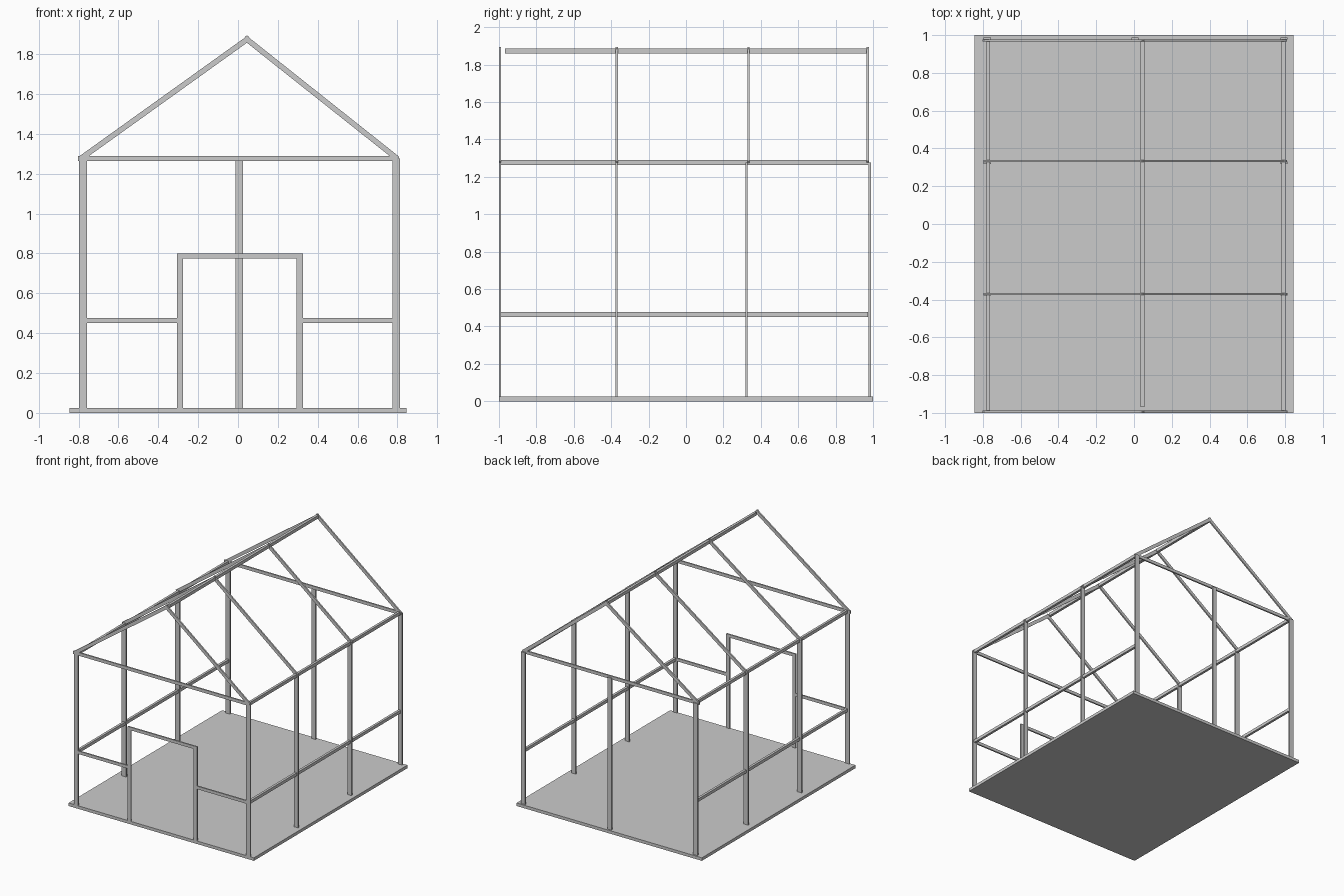
import bpy, math

if "Cube" in bpy.data.objects:
    bpy.data.objects.remove(bpy.data.objects["Cube"])


def box(name, x0, x1, y0, y1, z0, z1, rot=0.0):
    """Box from its limits, optionally turned about its own y axis."""
    bpy.ops.mesh.primitive_cube_add(
        size=1, location=((x0 + x1) / 2, (y0 + y1) / 2, (z0 + z1) / 2), rotation=(0, rot, 0))
    o = bpy.context.object
    o.name = name
    o.scale = (x1 - x0, y1 - y0, z1 - z0)
    return o


def rafter(name, a, b, y0, y1, t=0.027):
    """Sloping beam between two (x, z) points."""
    dx, dz = b[0] - a[0], b[1] - a[1]
    half = math.hypot(dx, dz) / 2
    cx, cz = (a[0] + b[0]) / 2, (a[1] + b[1]) / 2
    return box(name, cx - half, cx + half, y0, y1, cz - t / 2, cz + t / 2, -math.atan2(dz, dx))


T = 0.012                      # timber thickness along y
FLOOR, EAVE = 0.025, 1.276
FRONT = -1.0

# Floor slab
box("floor", -0.845, 0.845, -1, 1, 0, FLOOR)

# Wall posts, top plates and middle rails on both sides
sides = {"left": (-0.797, -0.757, -0.782, -0.762), "right": (0.775, 0.812, 0.782, 0.802)}
for side, (x0, x1, p0, p1) in sides.items():
    for i, y in enumerate((FRONT, -0.378, 0.318, 0.976)):
        box(f"{side}_post_{i}", x0, x1, y, y + T, FLOOR, EAVE)
    box(f"{side}_top_plate", p0, p1, -0.99, 0.972, 1.263, 1.289)
    box(f"{side}_middle_rail", p0, p1, -0.99, 0.972, 0.452, 0.477)

# Front and back tie beams, back centre post
box("front_tie_beam", -0.803, 0.805, FRONT, FRONT + T, 1.263, 1.289)
box("back_tie_beam", -0.803, 0.805, 0.966, 0.966 + T, 1.263, 1.289)
box("back_centre_post", -0.012, 0.024, 0.976, 0.976 + T, FLOOR, EAVE)

# Door frame and front middle rails
box("door_post_left", -0.306, -0.277, FRONT, FRONT + T, FLOOR, 0.8)
box("door_post_right", 0.293, 0.325, FRONT, FRONT + T, FLOOR, 0.8)
box("door_lintel", -0.277, 0.293, FRONT, FRONT + T, 0.775, 0.8)
box("front_rail_left", -0.757, -0.306, FRONT, FRONT + T, 0.452, 0.477)
box("front_rail_right", 0.325, 0.775, FRONT, FRONT + T, 0.452, 0.477)

# Rafters and ridge beam
for i, y in enumerate((FRONT, -0.376, 0.328, 0.966)):
    rafter(f"rafter_left_{i}", (-0.79, 1.276), (0.057, 1.883), y, y + T)
    rafter(f"rafter_right_{i}", (0.033, 1.884), (0.802, 1.274), y, y + T)
box("ridge_beam", 0.035, 0.056, -0.968, 0.97, 1.86, 1.886)
